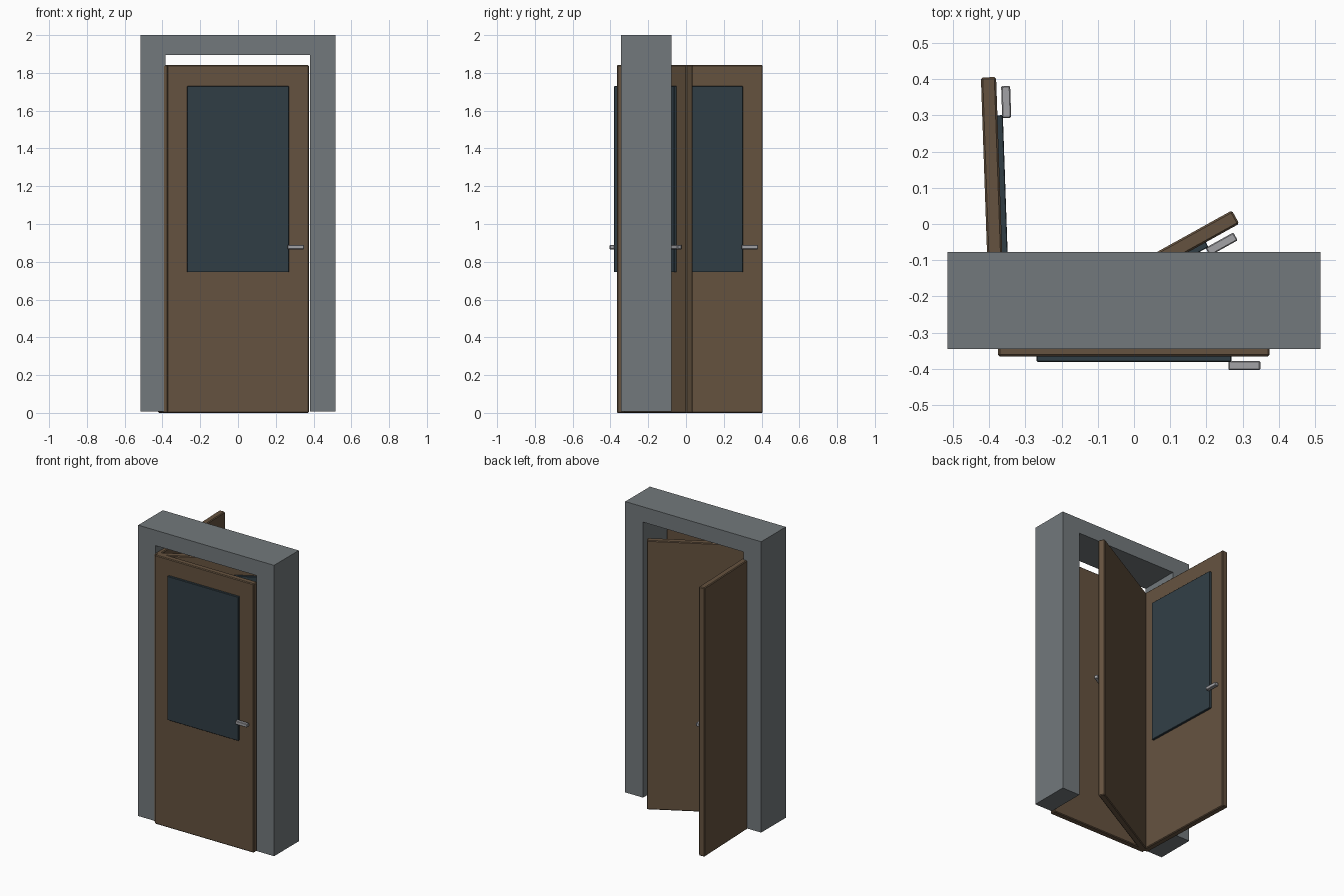
import bpy, bmesh
from math import radians
from mathutils import Matrix

if "Cube" in bpy.data.objects:
    bpy.data.objects.remove(bpy.data.objects["Cube"])


def material(name, rgb):
    m = bpy.data.materials.new(name)
    m.diffuse_color = (*rgb, 1)
    m.use_nodes = True
    m.node_tree.nodes["Principled BSDF"].inputs["Base Color"].default_value = m.diffuse_color
    return m


WOOD = material("wood", (0.13, 0.085, 0.05))
GLASS = material("dark_glass", (0.03, 0.048, 0.06))
STONE = material("frame_grey", (0.17, 0.19, 0.2))
METAL = material("metal", (0.36, 0.36, 0.38))


def finish(name, bm, mat, matrix=Matrix()):
    bmesh.ops.recalc_face_normals(bm, faces=bm.faces)
    me = bpy.data.meshes.new(name)
    bm.to_mesh(me)
    bm.free()
    me.materials.append(mat)
    ob = bpy.data.objects.new(name, me)
    ob.matrix_world = matrix
    bpy.context.collection.objects.link(ob)
    return ob


def box(name, lo, hi, mat, bevel, matrix):
    bm = bmesh.new()
    bmesh.ops.create_cube(bm, size=1)
    for v in bm.verts:
        v.co = [h if c > 0 else l for c, l, h in zip(v.co, lo, hi)]
    ob = finish(name, bm, mat, matrix)
    mod = ob.modifiers.new("edge_chamfer", "BEVEL")
    mod.width, mod.segments = bevel, 1
    return ob


# door frame: an upside-down U extruded through the wall depth
profile = [(-0.515, 0.008), (-0.515, 2), (0.515, 2), (0.515, 0.008),
           (0.38, 0.008), (0.38, 1.895), (-0.383, 1.895), (-0.383, 0.008)]
bm = bmesh.new()
face = bm.faces.new([bm.verts.new((x, -0.345, z)) for x, z in profile])
ext = bmesh.ops.extrude_face_region(bm, geom=[face])
bmesh.ops.translate(bm, vec=(0, 0.267, 0),
                    verts=[v for v in ext["geom"] if isinstance(v, bmesh.types.BMVert)])
if not face.is_valid or len(bm.faces) < 10:
    bm.faces.new(bm.verts[:8])
finish("door_frame", bm, STONE)

# three door leaves on one hinge: closed, ajar and fully open
for label, angle in (("closed", 0), ("ajar", 29), ("open", 92)):
    hinge = Matrix.Translation((-0.376, -0.345, 0)) @ Matrix.Rotation(radians(angle), 4, "Z")
    box(label + "_door", (0, -0.021, 0), (0.751, 0.021, 1.842), WOOD, 0.005, hinge)
    box(label + "_window", (0.107, -0.036, 0.745), (0.645, -0.015, 1.73), GLASS, 0.002, hinge)
    box(label + "_handle", (0.637, -0.059, 0.866), (0.725, -0.034, 0.89), METAL, 0.003, hinge)
